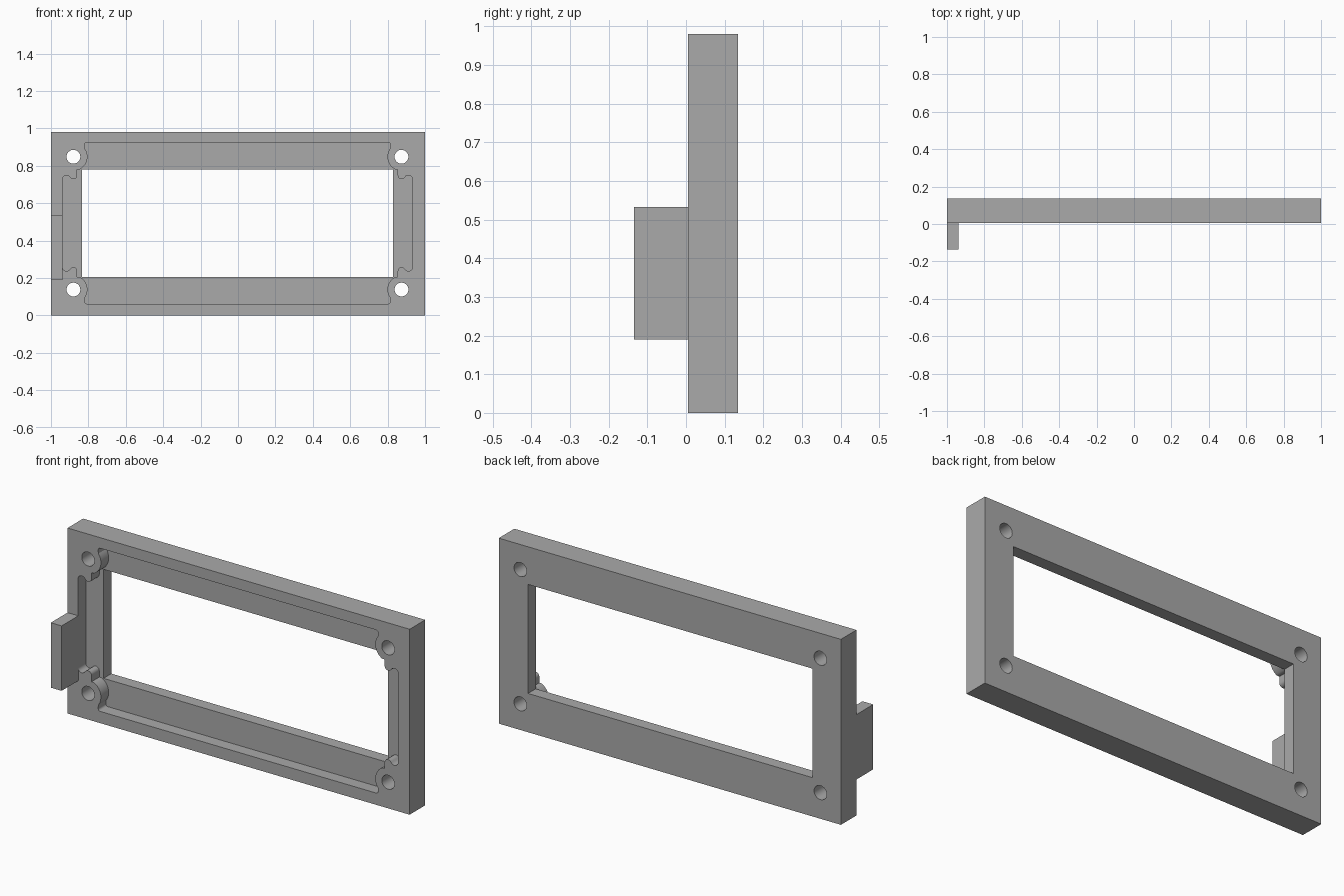
import bpy, bmesh
from math import cos, sin, pi, radians

if "Cube" in bpy.data.objects:
    bpy.data.objects.remove(bpy.data.objects["Cube"], do_unlink=True)

CX, CZ = -0.003, 0.493          # centre of the opening
BACK, FRONT, LEDGE = 0.135, 0.005, 0.07

grey = bpy.data.materials.new("mid grey")
grey.use_nodes = True
grey.diffuse_color = (0.4, 0.4, 0.4, 1)
grey.node_tree.nodes["Principled BSDF"].inputs["Base Color"].default_value = (0.4, 0.4, 0.4, 1)


def prism(name, outline, y0, y1):
    """Extrude an x-z outline from y0 to y1."""
    bm = bmesh.new()
    face = bm.faces.new([bm.verts.new((x, y0, z)) for x, z in outline])
    new = bmesh.ops.extrude_face_region(bm, geom=[face])["geom"]
    verts = [v for v in new if isinstance(v, bmesh.types.BMVert)]
    bmesh.ops.translate(bm, verts=verts, vec=(0, y1 - y0, 0))
    bmesh.ops.recalc_face_normals(bm, faces=bm.faces)
    mesh = bpy.data.meshes.new(name)
    bm.to_mesh(mesh)
    bm.free()
    obj = bpy.data.objects.new(name, mesh)
    mesh.materials.append(grey)
    bpy.context.collection.objects.link(obj)
    return obj


def rect(x0, x1, z0, z1):
    return [(x0, z0), (x1, z0), (x1, z1), (x0, z1)]


def arc(cx, cz, r, a0, a1, n):
    angles = [radians(a0 + (a1 - a0) * i / n) for i in range(n + 1)]
    return [(cx + r * cos(a), cz + r * sin(a)) for a in angles]


def cut(target, cutter):
    cutter.hide_render = True
    mod = target.modifiers.new(cutter.name, "BOOLEAN")
    mod.operation, mod.solver, mod.object = "DIFFERENCE", "EXACT", cutter
    bpy.context.view_layer.objects.active = target
    bpy.ops.object.modifier_apply(modifier=mod.name)
    bpy.data.objects.remove(cutter, do_unlink=True)


# Outer frame block
frame = prism("frame", rect(-1, 1, 0, 0.98), FRONT, BACK)

# Recess outline for one corner: rounded end, screw boss, step and wavy clip
HX, HZ = 0.877, 0.355
corner = arc(0.806, 0.419, 0.012, 90, 0, 4)
corner += arc(HX, HZ, 0.075, 143, 243, 16)
corner += [(0.857, 0.288), (0.857, 0.258)]
corner += arc(0.877, 0.255, 0.02, 190, 330, 8)
corner += arc(0.914, 0.234, 0.022, 130, 0, 8)

# Mirror the corner around all four quadrants
recess = []
for sx, sz in ((1, 1), (1, -1), (-1, -1), (-1, 1)):
    points = corner if sx * sz > 0 else corner[::-1]
    recess += [(CX + sx * x, CZ + sz * z) for x, z in points]
cut(frame, prism("recess_cutter", recess, FRONT - 0.1, LEDGE))

# Window through the back web
cut(frame, prism("window_cutter", rect(CX - 0.832, CX + 0.832, CZ - 0.288, CZ + 0.288),
                 -0.1, BACK + 0.1))

# Four screw holes
for sx in (-1, 1):
    for sz in (-1, 1):
        ring = arc(CX + sx * HX, CZ + sz * HZ, 0.037, 0, 360, 32)[:-1]
        cut(frame, prism("hole_cutter", ring, -0.1, BACK + 0.1))

# Side tab standing forward of the frame
tab = prism("side_tab", rect(-1, -0.937, 0.19, 0.533), -0.135, FRONT)

bpy.ops.object.select_all(action="DESELECT")
frame.select_set(True)
bpy.context.view_layer.objects.active = frame
bpy.ops.object.shade_smooth_by_angle(angle=radians(30))
